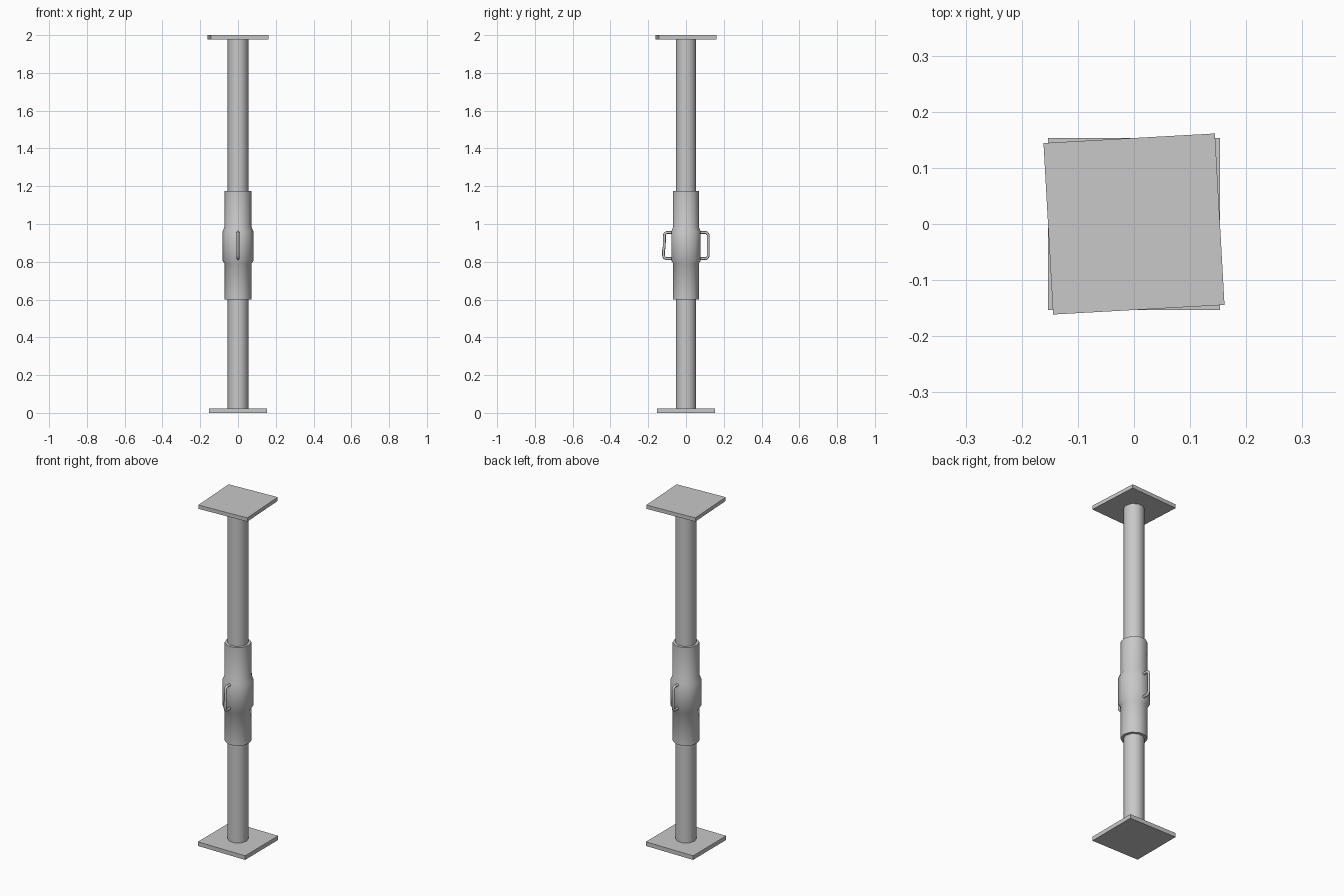
import bpy, bmesh, math
from mathutils import Matrix

cube = bpy.data.objects.get("Cube")
if cube:
    bpy.data.objects.remove(cube, do_unlink=True)

# Single grey metal
steel = bpy.data.materials.new("grey_steel")
steel.use_nodes = True
GREY = (0.58, 0.58, 0.58, 1)
steel.diffuse_color = GREY
steel.node_tree.nodes["Principled BSDF"].inputs["Base Color"].default_value = GREY

SIDES = 10


def activate(obj):
    bpy.ops.object.select_all(action='DESELECT')
    obj.select_set(True)
    bpy.context.view_layer.objects.active = obj


def finish(name, bm, smooth):
    bmesh.ops.recalc_face_normals(bm, faces=bm.faces)
    mesh = bpy.data.meshes.new(name)
    bm.to_mesh(mesh)
    bm.free()
    mesh.materials.append(steel)
    obj = bpy.data.objects.new(name, mesh)
    bpy.context.collection.objects.link(obj)
    if smooth:
        activate(obj)
        bpy.ops.object.shade_smooth_by_angle(angle=math.radians(45))
    return obj


def lathe(name, profile):
    """Closed turned part from (radius, height) pairs."""
    bm = bmesh.new()
    rings = []
    for r, z in profile:
        angles = [math.tau * i / SIDES for i in range(SIDES)]
        rings.append([bm.verts.new((r * math.cos(a), r * math.sin(a), z)) for a in angles])
    for low, high in zip(rings, rings[1:]):
        for i in range(SIDES):
            j = (i + 1) % SIDES
            bm.faces.new((low[i], low[j], high[j], high[i]))
    bm.faces.new(rings[0])
    bm.faces.new(rings[-1])
    return finish(name, bm, True)


def plate(name, bottom, top, turn=0):
    bm = bmesh.new()
    place = (Matrix.Translation((0, 0, (bottom + top) / 2))
             @ Matrix.Rotation(math.radians(turn), 4, 'Z')
             @ Matrix.Diagonal((0.306, 0.306, top - bottom, 1)))
    bmesh.ops.create_cube(bm, size=1, matrix=place)
    return finish(name, bm, False)


def handle(name, points):
    """Bent rod through (y, z) points."""
    curve = bpy.data.curves.new(name, 'CURVE')
    curve.dimensions = '3D'
    curve.bevel_depth = 0.0075
    curve.bevel_resolution = 2
    curve.use_fill_caps = True
    spline = curve.splines.new('POLY')
    spline.points.add(len(points) - 1)
    for p, (y, z) in zip(spline.points, points):
        p.co = (0, y, z, 1)
    curve.materials.append(steel)
    obj = bpy.data.objects.new(name, curve)
    bpy.context.collection.objects.link(obj)
    activate(obj)
    bpy.ops.object.convert(target='MESH')
    bpy.ops.object.shade_smooth_by_angle(angle=math.radians(50))


# End plates, the upper one slightly turned
plate("base_plate", 0, 0.024)
plate("head_plate", 1.978, 2.0, 3.2)

# Inner tubes
lathe("lower_tube", [(0.055, 0.02), (0.055, 0.7)])
lathe("upper_tube", [(0.055, 1.0), (0.055, 1.985)])

# Threaded sleeve with raised middle collar
lathe("sleeve", [(0.071, 0.60), (0.071, 0.79), (0.082, 0.805),
                 (0.082, 0.96), (0.071, 0.985), (0.071, 1.175)])

# Grab handles; the front one is bent out near its foot
handle("back_handle", [(0.06, 0.955), (0.105, 0.955), (0.114, 0.95), (0.118, 0.94),
                       (0.118, 0.833), (0.114, 0.822), (0.105, 0.817), (0.06, 0.817)])
handle("front_handle", [(-0.06, 0.955), (-0.102, 0.955), (-0.111, 0.95), (-0.114, 0.94),
                        (-0.115, 0.88), (-0.119, 0.86), (-0.119, 0.833), (-0.115, 0.822),
                        (-0.105, 0.817), (-0.06, 0.817)])
